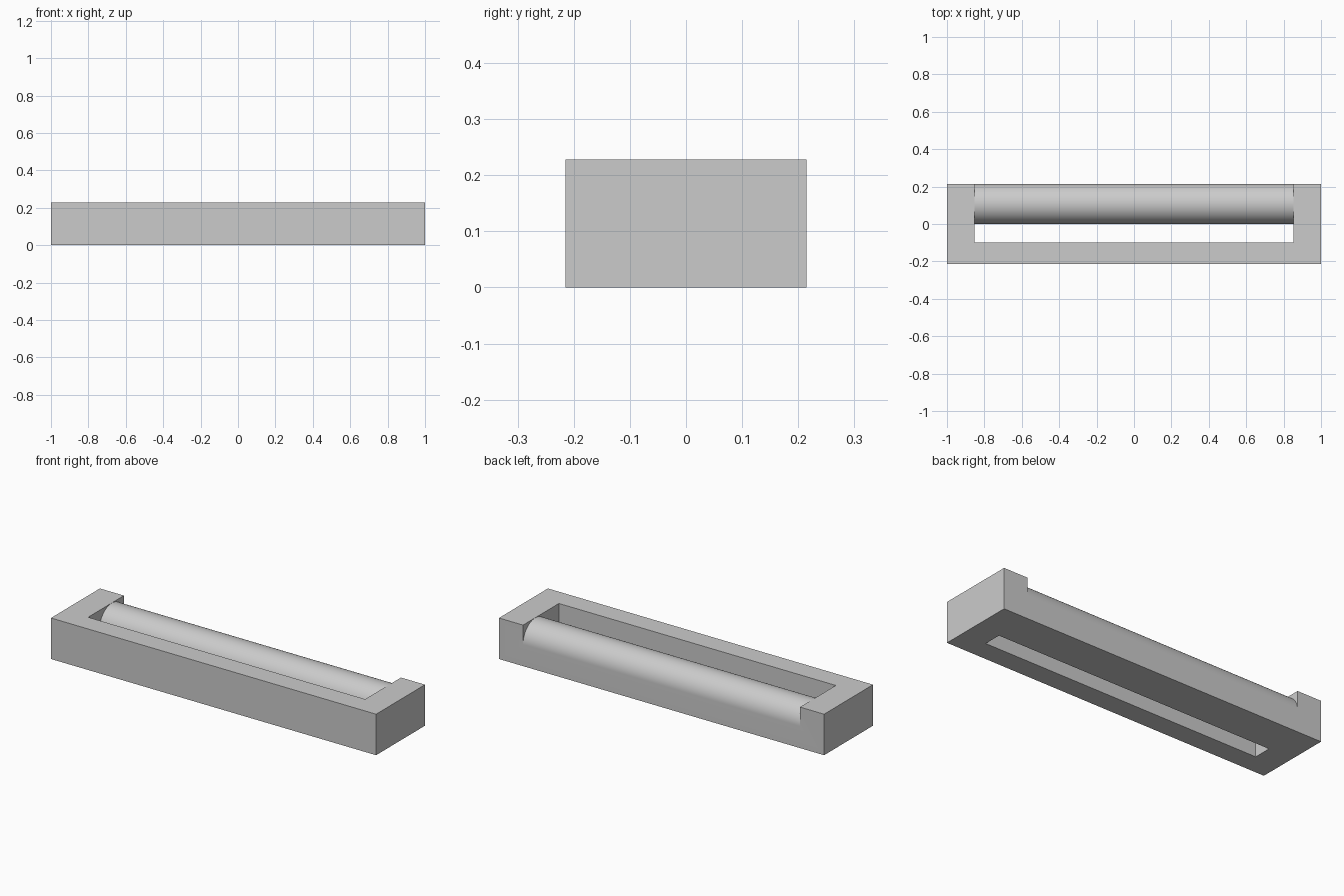
import bpy, bmesh, math
from mathutils import Vector

cube = bpy.data.objects.get("Cube")
if cube:
    bpy.data.objects.remove(cube, do_unlink=True)

LENGTH, DEPTH, HEIGHT = 2.0, 0.43, 0.228
OPENING = 1.704            # gap between the end blocks
RADIUS = DEPTH / 4         # rounded top of the bar
SPRING = HEIGHT - RADIUS - 0.0005
RIM = -0.1                 # inner face of the front rail


def extrude_profile(name, points, length):
    """Extrude a (y, z) outline along x, centred on x = 0."""
    bm = bmesh.new()
    face = bm.faces.new([bm.verts.new((-length / 2, y, z)) for y, z in points])
    side = bmesh.ops.extrude_face_region(bm, geom=[face])["geom"]
    verts = [v for v in side if isinstance(v, bmesh.types.BMVert)]
    bmesh.ops.translate(bm, verts=verts, vec=Vector((length, 0, 0)))
    bmesh.ops.recalc_face_normals(bm, faces=bm.faces)
    mesh = bpy.data.meshes.new(name)
    bm.to_mesh(mesh)
    bm.free()
    obj = bpy.data.objects.new(name, mesh)
    bpy.context.collection.objects.link(obj)
    return obj


# Solid block
half = DEPTH / 2
body = extrude_profile("handle_body", [(-half, 0), (half, 0), (half, HEIGHT), (-half, HEIGHT)], LENGTH)

# Cutter: open slot in front of the bar and the space above its round top
steps = 48
arc = [(RADIUS - RADIUS * math.cos(math.pi * i / steps),
        SPRING + RADIUS * math.sin(math.pi * i / steps)) for i in range(steps + 1)]
outline = [(RIM, -0.1), (0, -0.1)] + arc + [(0.3, SPRING), (0.3, 0.4), (RIM, 0.4)]
cutter = extrude_profile("opening_cutter", outline, OPENING)

cut = body.modifiers.new("opening", "BOOLEAN")
cut.operation = "DIFFERENCE"
cut.solver = "EXACT"
cut.object = cutter
bpy.context.view_layer.update()
evaluated = body.evaluated_get(bpy.context.evaluated_depsgraph_get())
body.data = bpy.data.meshes.new_from_object(evaluated)
body.modifiers.clear()
bpy.data.objects.remove(cutter, do_unlink=True)

# Plain grey finish
grey = bpy.data.materials.new("plain_grey")
grey.use_nodes = True
colour = (0.6, 0.6, 0.6, 1)
grey.diffuse_color = colour
grey.node_tree.nodes["Principled BSDF"].inputs["Base Color"].default_value = colour
body.data.materials.clear()
body.data.materials.append(grey)

# Smooth the rounded bar, keep corners sharp
bpy.ops.object.select_all(action="DESELECT")
body.select_set(True)
bpy.context.view_layer.objects.active = body
bpy.ops.object.shade_smooth_by_angle(angle=math.radians(30))
